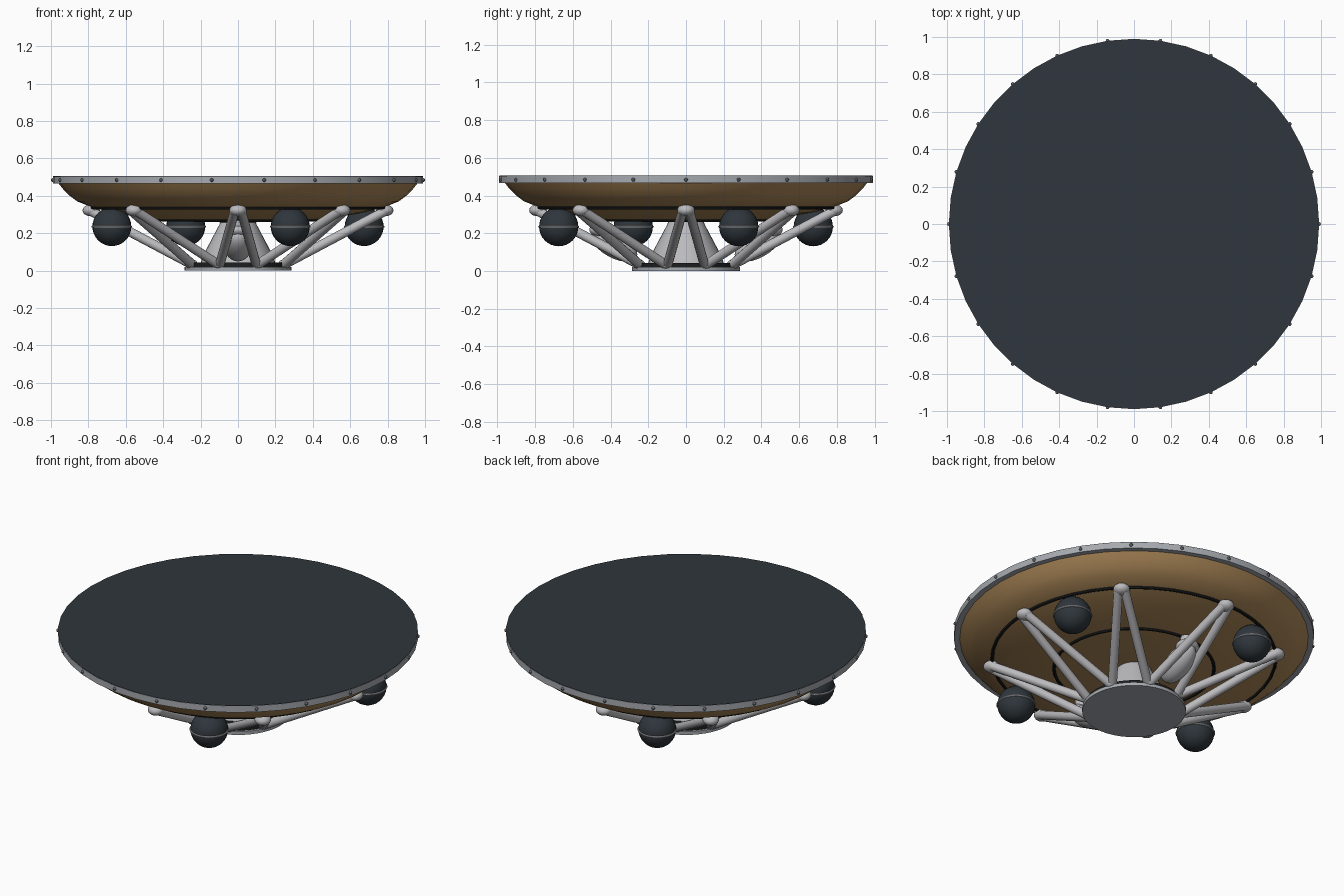
import bpy, bmesh, math
from mathutils import Vector, Matrix

if "Cube" in bpy.data.objects:
    bpy.data.objects.remove(bpy.data.objects["Cube"], do_unlink=True)


def material(name, color):
    m = bpy.data.materials.new(name)
    m.use_nodes = True
    m.diffuse_color = (*color, 1)
    m.node_tree.nodes["Principled BSDF"].inputs["Base Color"].default_value = (*color, 1)
    return m


SLATE = material("dark slate", (0.028, 0.037, 0.045))
BRONZE = material("bronze", (0.42, 0.25, 0.10))
LIGHT = material("light grey", (0.50, 0.50, 0.52))
STEEL = material("steel grey", (0.38, 0.40, 0.43))
BLACK = material("black", (0.012, 0.013, 0.014))
BOLT = material("bolt grey", (0.13, 0.14, 0.15))


def finish(name, bm, mat, angle=35):
    bmesh.ops.recalc_face_normals(bm, faces=bm.faces)
    mesh = bpy.data.meshes.new(name)
    bm.to_mesh(mesh)
    bm.free()
    mesh.materials.append(mat)
    ob = bpy.data.objects.new(name, mesh)
    bpy.context.collection.objects.link(ob)
    bpy.ops.object.select_all(action='DESELECT')
    bpy.context.view_layer.objects.active = ob
    ob.select_set(True)
    bpy.ops.object.shade_smooth_by_angle(angle=math.radians(angle))
    return ob


def lathe(name, profile, mat, sides=44, closed=False):
    """Spin (radius, height) points around z."""
    bm = bmesh.new()
    pts = [bm.verts.new((r, 0, z)) for r, z in profile]
    edges = [bm.edges.new(p) for p in zip(pts, pts[1:])]
    if closed:
        edges.append(bm.edges.new((pts[-1], pts[0])))
    bmesh.ops.spin(bm, geom=pts + edges, cent=(0, 0, 0), axis=(0, 0, 1),
                   angle=math.tau, steps=sides)
    bmesh.ops.remove_doubles(bm, verts=bm.verts, dist=0.0005)
    return finish(name, bm, mat)


def ring(name, radius, z, thick, mat, sides=44):
    circle = [(radius + thick * math.cos(a), z + thick * math.sin(a))
              for a in (math.tau * i / 8 for i in range(8))]
    return lathe(name, circle, mat, sides, closed=True)


def rod(name, a, b, r1, r2, mat, sides=14):
    a, b = Vector(a), Vector(b)
    turn = (b - a).to_track_quat('Z', 'Y').to_matrix().to_4x4()
    bm = bmesh.new()
    bmesh.ops.create_cone(bm, cap_ends=True, segments=sides, radius1=r1, radius2=r2,
                          depth=(b - a).length,
                          matrix=Matrix.Translation((a + b) / 2) @ turn)
    return finish(name, bm, mat)


def ball(name, centre, size, mat, tilt=0.0, segs=20):
    bm = bmesh.new()
    bmesh.ops.create_uvsphere(bm, u_segments=segs, v_segments=segs // 2 + 2, radius=1,
                              matrix=Matrix.Translation(centre) @ Matrix.Rotation(tilt, 4, 'X')
                              @ Matrix.Diagonal((*size, 1)))
    return finish(name, bm, mat)


def polar(radius, degrees, z):
    a = math.radians(degrees)
    return Vector((radius * math.cos(a), radius * math.sin(a), z))


# Shield: flat deck, rim band and bowl
lathe("top_deck", [(0, 0.505), (0.988, 0.505), (0.988, 0.5), (0, 0.5)], SLATE)
lathe("rim_band", [(0.94, 0.465), (0.99, 0.465), (0.99, 0.503), (0.94, 0.503)], STEEL, closed=True)
lathe("bowl", [(0.96, 0.467), (0.935, 0.435), (0.90, 0.40), (0.86, 0.37), (0.78, 0.338),
               (0.66, 0.308), (0.55, 0.288), (0.44, 0.273), (0.22, 0.26), (0, 0.257)], BRONZE)
ring("outer_seam", 0.78, 0.336, 0.009, BLACK)
ring("inner_seam", 0.44, 0.271, 0.009, BLACK)

# Bolts around the rim
BOLTS = 22
for i in range(BOLTS):
    ball("rim_bolt", polar(0.99, 360 * i / BOLTS, 0.484), (0.01, 0.01, 0.01), BOLT, segs=8)

# Base plate with its dark collar
lathe("base_plate", [(0, 0), (0.285, 0), (0.285, 0.02), (0, 0.02)], STEEL)
lathe("base_collar", [(0.27, 0.02), (0.27, 0.042), (0, 0.042)], BLACK)

# Central cone between the base and the bowl
lathe("centre_cone", [(0.2, 0.04), (0.19, 0.075), (0.1, 0.245), (0.09, 0.27)], LIGHT, 32)

# Truss: every upper joint carries two struts to the base
for i in range(8):
    angle = 45 * i
    joint = polar(0.785, angle, 0.322)
    ball("strut_joint", joint, (0.046, 0.046, 0.032), LIGHT)
    for side in (-1, 1):
        rod("strut", polar(0.27, angle + side * 21, 0.035),
            joint + polar(0.018, angle + side * 90, -0.005), 0.025, 0.025, LIGHT)
    ball("strut_foot", polar(0.268, angle + 22.5, 0.035), (0.032, 0.032, 0.025), LIGHT)

# Four tanks, each with a pale equator band
for i in range(4):
    centre = polar(0.73, 22.5 + 90 * i, 0.235)
    ball("tank", centre, (0.104, 0.104, 0.104), SLATE, segs=28)
    band = ring("tank_band", 0.104, 0, 0.005, LIGHT, 28)
    band.location = centre

# Slanted pods on the front and back
for s in (-1, 1):
    ball("pod_body", (0, s * 0.38, 0.135), (0.075, 0.135, 0.065), LIGHT, tilt=s * 0.5)
    rod("pod_neck", (0, s * 0.44, 0.16), (0, s * 0.45, 0.27), 0.035, 0.035, LIGHT)
    ball("pod_cap", (0, s * 0.455, 0.205), (0.07, 0.06, 0.03), LIGHT, tilt=s * 0.3)
